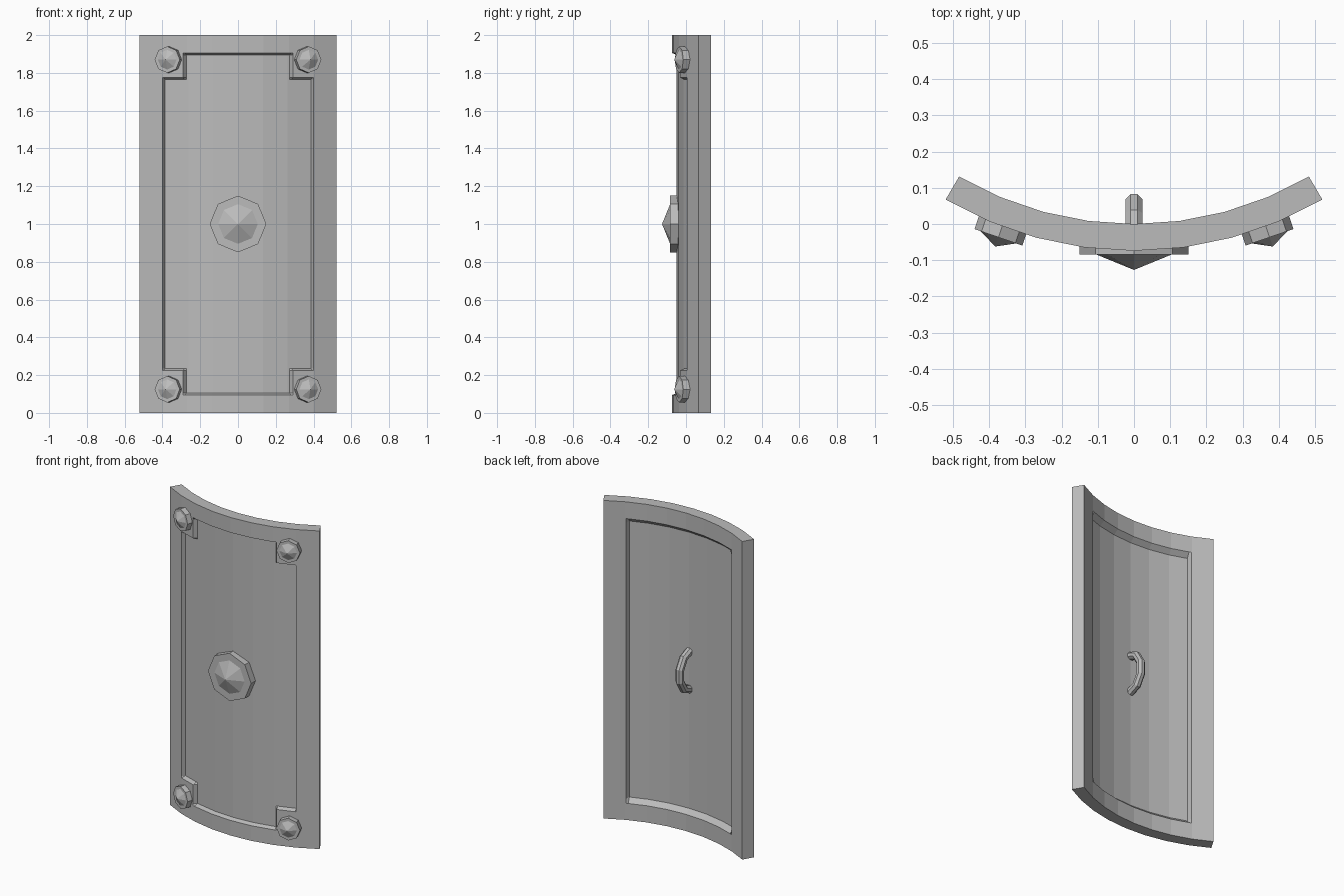
import bpy, bmesh
from math import sin, cos, pi, radians
from mathutils import Vector, Matrix

cube = bpy.data.objects.get("Cube")
if cube:
    bpy.data.objects.remove(cube)

metal = bpy.data.materials.new("grey_metal")
metal.use_nodes = True
GREY = (0.5, 0.5, 0.5, 1)
metal.diffuse_color = GREY
metal.node_tree.nodes["Principled BSDF"].inputs["Base Color"].default_value = GREY

# Curved section: eight flat facets, with concentric front and back
R_BACK, R_FRONT, STEP, SIDE = 0.955, 1.029, radians(7.6), 4
THICK = R_FRONT - R_BACK
facets = [R_FRONT * sin(i * STEP) for i in range(SIDE + 1)]


def on_arc(i, r):
    return Vector((r * sin(i * STEP), R_BACK - r * cos(i * STEP), 0))


def place(x, z, depth):
    """Point on the curved slab: x on the front skin, depth in from it."""
    a = abs(x)
    i = next(k for k in range(SIDE) if a <= facets[k + 1] + 1e-6)
    f = (a - facets[i]) / (facets[i + 1] - facets[i])
    front = on_arc(i, R_FRONT).lerp(on_arc(i + 1, R_FRONT), f)
    back = on_arc(i, R_BACK).lerp(on_arc(i + 1, R_BACK), f)
    p = front.lerp(back, depth / THICK)
    return Vector((p.x if x >= 0 else -p.x, p.y, 1 + z))


def add_object(name, bm):
    bmesh.ops.recalc_face_normals(bm, faces=bm.faces)
    mesh = bpy.data.meshes.new(name)
    bm.to_mesh(mesh)
    bm.free()
    mesh.materials.append(metal)
    ob = bpy.data.objects.new(name, mesh)
    bpy.context.collection.objects.link(ob)
    return ob


def mirrored(values):
    return sorted({s * v for v in values for s in (-1, 1)})


# Shield body: notched recess in front, bevelled recess behind
def front_depth(x, z):
    x, z = abs(x), abs(z)
    inside = (x <= 0.395 and z <= 0.765) or (x <= 0.28 and z <= 0.895)
    return 0.025 if inside else 0


def back_depth(x, z):
    return THICK - (0.03 if abs(x) <= 0.381 and abs(z) <= 0.868 else 0)


xs = mirrored(facets + [0.28, 0.29, 0.381, 0.395, 0.405, 0.412])
zs = mirrored([0.765, 0.775, 0.868, 0.895, 0.905, 1])
bm = bmesh.new()
skins = [[[bm.verts.new(place(x, z, d(x, z))) for z in zs] for x in xs]
         for d in (front_depth, back_depth)]
nx, nz = len(xs), len(zs)
for g in skins:
    for i in range(nx - 1):
        for j in range(nz - 1):
            bm.faces.new((g[i][j], g[i + 1][j], g[i + 1][j + 1], g[i][j + 1]))
rim = ([(i, 0) for i in range(nx)] + [(nx - 1, j) for j in range(1, nz)]
       + [(i, nz - 1) for i in range(nx - 2, -1, -1)]
       + [(0, j) for j in range(nz - 2, 0, -1)])
f, b = skins
for (i, j), (k, l) in zip(rim, rim[1:] + rim[:1]):
    bm.faces.new((f[i][j], f[k][l], b[k][l], b[i][j]))
add_object("shield_body", bm)


# Studs: octagonal plate with a pointed cap
def stud(name, origin, normal, radius, cap_radius, low, top, tip):
    turn = Vector((0, 0, 1)).rotation_difference(normal).to_matrix().to_4x4()
    across = normal.cross(Vector((0, 0, 1)))
    frame = Matrix((across, Vector((0, 0, 1)), normal)).transposed().to_4x4()
    frame.translation = origin
    bm = bmesh.new()
    rings = [[bm.verts.new((r * cos(k * pi / 4), r * sin(k * pi / 4), h))
              for k in range(8)]
             for r, h in ((radius, low), (radius, top), (cap_radius, top))]
    point = bm.verts.new((0, 0, tip))
    bm.faces.new(rings[0])
    for k in range(8):
        n = (k + 1) % 8
        for a, c in zip(rings, rings[1:]):
            bm.faces.new((a[k], a[n], c[n], c[k]))
        bm.faces.new((rings[2][k], rings[2][n], point))
    bm.transform(frame)
    add_object(name, bm)


stud("centre_boss", Vector((0, 0, 1)), Vector((0, -1, 0)),
     0.15, 0.105, 0.04, 0.084, 0.127)
for side, sx in (("left", 1), ("right", -1)):
    for level, z in (("top", 0.87), ("bottom", -0.875)):
        tilt = 2.5 * STEP
        stud(f"{level}_{side}_rivet", place(sx * 0.364, z, 0),
             Vector((sx * sin(tilt), -cos(tilt), 0)),
             0.07, 0.052, -0.01, 0.033, 0.06)

# Grip: octagonal bar bent into a bow on the back
GRIP = 0.025
path = [Vector((0, -0.035 + 0.1 * sin(k * pi / 5), 1 + 0.12 * cos(k * pi / 5)))
        for k in range(6)]
bm = bmesh.new()
loops = []
for k, p in enumerate(path):
    along = (path[min(k + 1, 5)] - path[max(k - 1, 0)]).normalized()
    side = Vector((1, 0, 0))
    out = side.cross(along)
    angles = [(m + 0.5) * pi / 4 for m in range(8)]
    loops.append([bm.verts.new(p + GRIP * (side * cos(t) + out * sin(t)))
                  for t in angles])
for a, c in zip(loops, loops[1:]):
    for m in range(8):
        n = (m + 1) % 8
        bm.faces.new((a[m], a[n], c[n], c[m]))
bm.faces.new(loops[0])
bm.faces.new(loops[-1])
add_object("hand_grip", bm)
